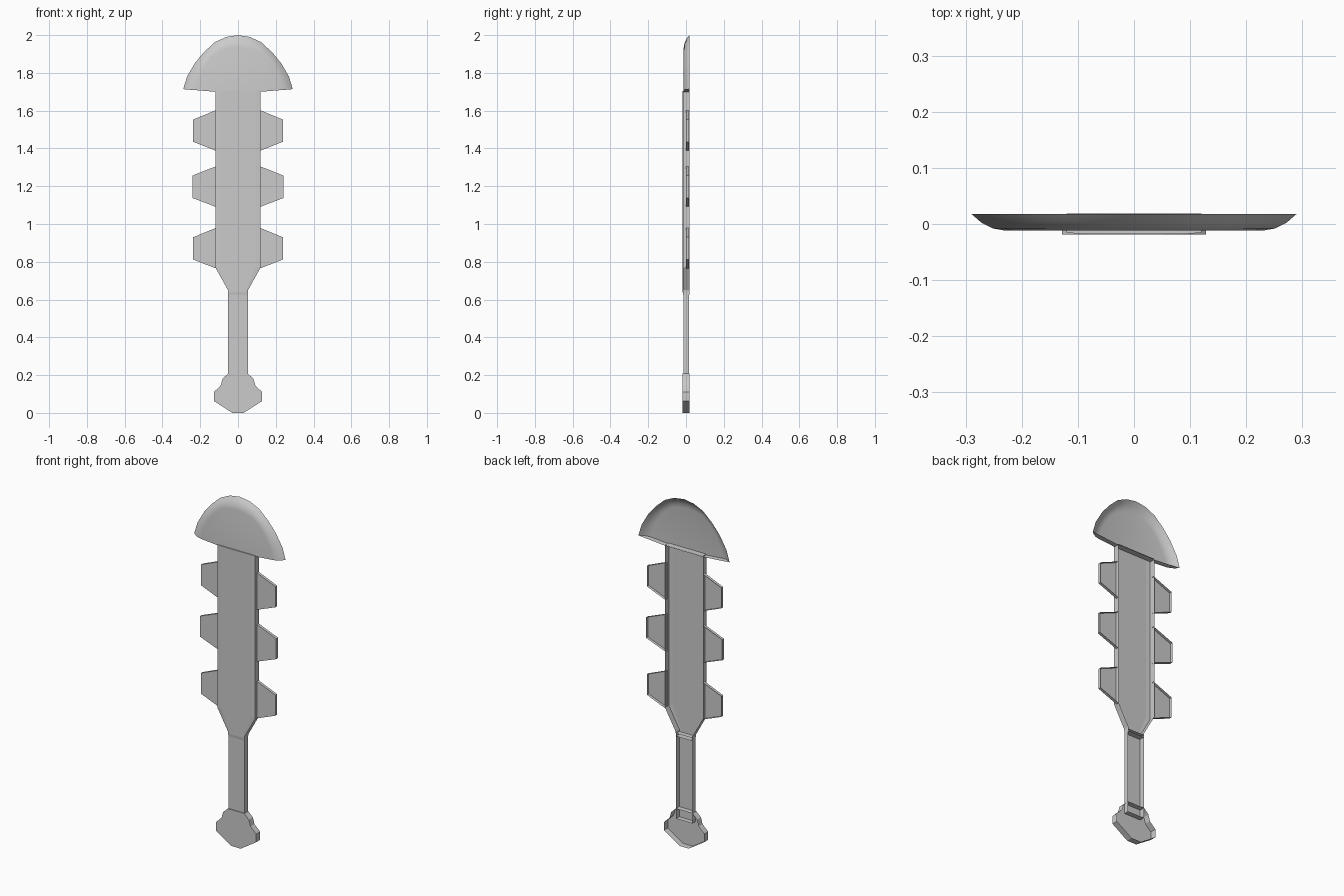
import bpy, bmesh, math

if "Cube" in bpy.data.objects:
    bpy.data.objects.remove(bpy.data.objects["Cube"])


def both_sides(half):
    """Complete a right-hand half outline (bottom to top) by reflecting it in x."""
    return half + [(-x, z) for x, z in reversed(half) if x > 1e-6]


def shell(name, rings, closed=True, smooth=False):
    """Open-backed shell: rings of (outline, y) from back to front, capped at the front."""
    bm = bmesh.new()
    loops = [[bm.verts.new((x, y, z)) for x, z in outline] for outline, y in rings]
    n = len(loops[0])
    for back, front in zip(loops, loops[1:]):
        for i in range(n if closed else n - 1):
            j = (i + 1) % n
            bm.faces.new((back[i], back[j], front[j], front[i]))
    cap = bm.faces.new(loops[-1])
    bmesh.ops.recalc_face_normals(bm, faces=bm.faces[:])
    cap.normal_update()
    if cap.normal.y > 0:
        bmesh.ops.reverse_faces(bm, faces=bm.faces[:])
    mesh = bpy.data.meshes.new(name)
    bm.to_mesh(mesh)
    bm.free()
    obj = bpy.data.objects.new(name, mesh)
    bpy.context.collection.objects.link(obj)
    if smooth:
        bpy.context.view_layer.objects.active = obj
        obj.select_set(True)
        bpy.ops.object.shade_smooth_by_angle(angle=math.radians(40))
        obj.select_set(False)
    return obj


# Domed head: outer rim at the back rounding in to a flat front
rim = [(0.12, 1.70), (0.29, 1.714), (0.27, 1.78), (0.228, 1.852), (0.18, 1.91),
       (0.122, 1.963), (0.063, 1.99), (0, 2.0)]
flat = [(0.12, 1.70), (0.228, 1.709), (0.21, 1.765), (0.178, 1.83), (0.142, 1.88),
        (0.095, 1.918), (0.05, 1.93), (0, 1.933)]


def blend(t):
    return both_sides([(a + (c - a) * t, b + (d - b) * t)
                       for (a, b), (c, d) in zip(rim, flat)])


shell("head", [(blend(0), 0.018), (blend(0.3), 0.002), (blend(0.62), -0.008),
               (blend(1), -0.012)], smooth=True)

# Long blade with a slightly raised centre panel
edge = both_sides([(0.05, 0.625), (0.053, 0.65), (0.12, 0.77), (0.12, 1.705)])
panel = both_sides([(0.042, 0.64), (0.045, 0.655), (0.095, 0.775), (0.095, 1.705)])
shell("blade", [(edge, 0.0185), (edge, -0.0155), (panel, -0.0175)])

# Three teeth on each side of the blade
for i, (z, tip) in enumerate([(0.872, 0.237), (1.198, 0.242), (1.495, 0.237)]):
    for side, s in (("right", 1), ("left", -1)):
        tooth = [(s * 0.118, z - 0.107), (s * tip, z - 0.06),
                 (s * tip, z + 0.058), (s * 0.118, z + 0.107)]
        shell(f"tooth_{side}_{i + 1}", [(tooth, 0.017), (tooth, 0.001)], closed=False)

# Straight handle, running a little way into the pommel
grip = both_sides([(0.052, 0.15), (0.052, 0.64)])
shell("handle", [(grip, 0.016), (grip, -0.013)])

# Faceted pommel
knob = both_sides([(0.03, 0.0), (0.128, 0.063), (0.128, 0.11), (0.092, 0.145),
                   (0.082, 0.18), (0.053, 0.208)])
shell("pommel", [(knob, 0.0175), (knob, -0.0185)])
